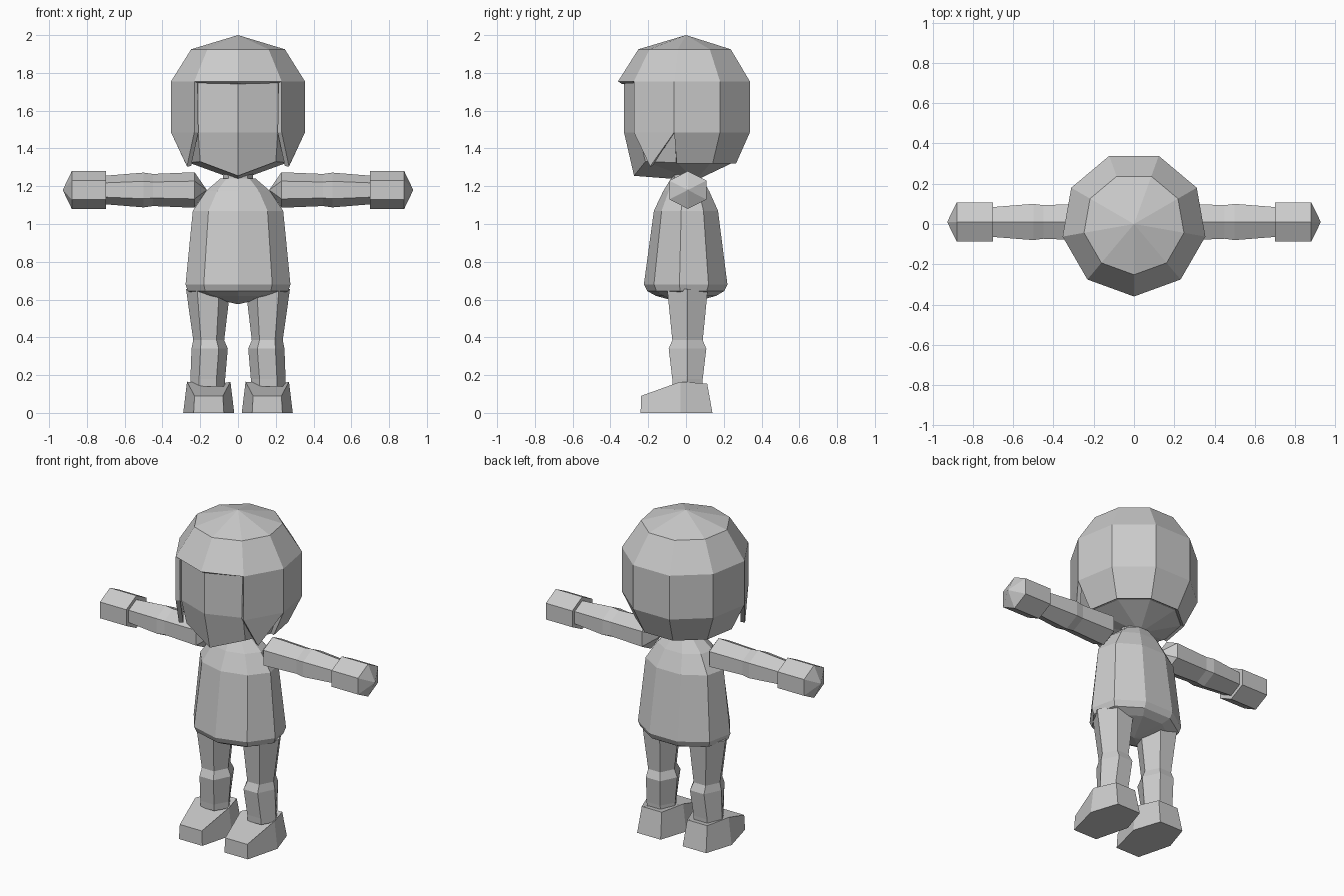
import bpy, bmesh
from math import cos, sin, radians
from mathutils import Vector

if "Cube" in bpy.data.objects:
    bpy.data.objects.remove(bpy.data.objects["Cube"], do_unlink=True)

grey = bpy.data.materials.new("plain_grey")
grey.use_nodes = True
colour = (0.6, 0.6, 0.6, 1)
grey.diffuse_color = colour
grey.node_tree.nodes["Principled BSDF"].inputs["Base Color"].default_value = colour


def ring(n, start, rx, ry, z, cx=0, cy=0):
    """Horizontal polygon ring with its first corner at the start angle."""
    angles = [radians(start + 360 * k / n) for k in range(n)]
    return [Vector((cx + rx * cos(a), cy + ry * sin(a), z)) for a in angles]


def finish(name, bm):
    bmesh.ops.recalc_face_normals(bm, faces=bm.faces)
    mesh = bpy.data.meshes.new(name)
    bm.to_mesh(mesh)
    bm.free()
    obj = bpy.data.objects.new(name, mesh)
    bpy.context.collection.objects.link(obj)
    mesh.materials.append(grey)
    return obj


def loft(name, rings, first=None, last=None):
    """Join rings in order; close each end with a point or a flat cap."""
    bm = bmesh.new()
    loops = [[bm.verts.new(p) for p in r] for r in rings]
    n = len(loops[0])
    for a, b in zip(loops, loops[1:]):
        for k in range(n):
            j = (k + 1) % n
            bm.faces.new((a[k], a[j], b[j], b[k]))
    for loop, tip in ((loops[0], first), (loops[-1], last)):
        if tip is None:
            bm.faces.new(loop)
        else:
            v = bm.verts.new(tip)
            for k in range(n):
                bm.faces.new((loop[k], loop[(k + 1) % n], v))
    return finish(name, bm)


# Head: nine-sided, with a corner at the front and a pointed chin
jaw = ring(9, -90, 0.265, 0.265, 1.325)
jaw[0] = Vector((0, -0.275, 1.255))
for k, side in ((1, 1), (8, -1)):
    jaw[k] = Vector((side * 0.2, -0.215, 1.33))
head_rings = [jaw] + [ring(9, -90, r, r, z) for r, z in
                      ((0.328, 1.485), (0.328, 1.74), (0.22, 1.9))]
loft("head", head_rings, (0, 0.05, 1.23), (0, 0, 1.96))

# Hair: shell around the head, open at the face, with a pointed lock each side
bm = bmesh.new()
hair_rings = [ring(9, -90, r, r, z) for r, z in
              ((0.252, 1.925), (0.36, 1.755), (0.36, 1.485), (0.282, 1.32))]
loops = [[bm.verts.new(p) for p in r] for r in hair_rings]
crown = bm.verts.new((0, 0, 2))
openings = ((), (0, 8), (0, 1, 7, 8))
for k in range(9):
    j = (k + 1) % 9
    bm.faces.new((crown, loops[0][k], loops[0][j]))
    for row, gap in enumerate(openings):
        if k not in gap:
            a, b = loops[row], loops[row + 1]
            bm.faces.new((a[k], b[k], b[j], a[j]))
for side, k in ((1, 1), (-1, 7)):
    tip = bm.verts.new((side * 0.27, -0.19, 1.305))
    bm.faces.new((loops[2][k], tip, loops[2][k + 1]))
for v in [v for v in bm.verts if not v.link_faces]:
    bm.verts.remove(v)
hair = finish("hair", bm)
shell = hair.modifiers.new("thickness", "SOLIDIFY")
shell.thickness = 0.025
shell.offset = -1

# Neck and tunic
loft("neck", [ring(9, -90, 0.08, 0.08, z) for z in (1.18, 1.3)])
tunic = ((0.2, 0.165, 0.62), (0.27, 0.21, 0.645), (0.282, 0.228, 0.68),
         (0.243, 0.175, 1.07), (0.172, 0.125, 1.175), (0.095, 0.085, 1.24))
loft("tunic", [ring(9, -90, rx, ry, z, cy=0.005) for rx, ry, z in tunic], (0, 0, 0.575))


def limb_ring(x, r, side):
    """Upright hexagon across the arm, corner at the top."""
    flat = ring(6, 90, r * 1.13, r, 0)
    return [Vector((side * x, 0.01 + p.x, 1.18 + p.y)) for p in flat]


for side, label in ((1, "left"), (-1, "right")):
    # Arm and mitten hand
    arm = ((0.23, 0.094), (0.45, 0.085), (0.5, 0.092), (0.71, 0.075))
    loft(label + "_arm", [limb_ring(x, r, side) for x, r in arm],
         (side * 0.165, 0.01, 1.18))
    loft(label + "_hand", [limb_ring(x, 0.1, side) for x in (0.7, 0.88)],
         None, (side * 0.928, 0.01, 1.18))

    # Leg: hexagon with corners at the sides; centre, radii and height
    leg = ((0.16, 0.092, 0.09, 0.14), (0.16, 0.092, 0.093, 0.18),
           (0.15, 0.096, 0.115, 0.34), (0.155, 0.082, 0.093, 0.385),
           (0.158, 0.117, 0.124, 0.655))
    loft(label + "_leg", [ring(6, 0, rx, ry, z, side * cx, 0.008)
                          for cx, rx, ry, z in leg])

    # Shoe: long hexagon sole with a top sloping to the toe
    def shoe_ring(rows):
        (y0, w0, z0), (y1, w1, z1), (y2, w2, z2) = rows
        pts = ((w1, y1, z1), (w2, y2, z2), (-w2, y2, z2),
               (-w1, y1, z1), (-w0, y0, z0), (w0, y0, z0))
        return [Vector((side * 0.155 + x, y, z)) for x, y, z in pts]

    sole = shoe_ring(((-0.24, 0.08, 0), (-0.03, 0.135, 0), (0.14, 0.08, 0)))
    upper = shoe_ring(((-0.238, 0.075, 0.09), (-0.03, 0.115, 0.165), (0.112, 0.068, 0.155)))
    loft(label + "_shoe", [sole, upper])
